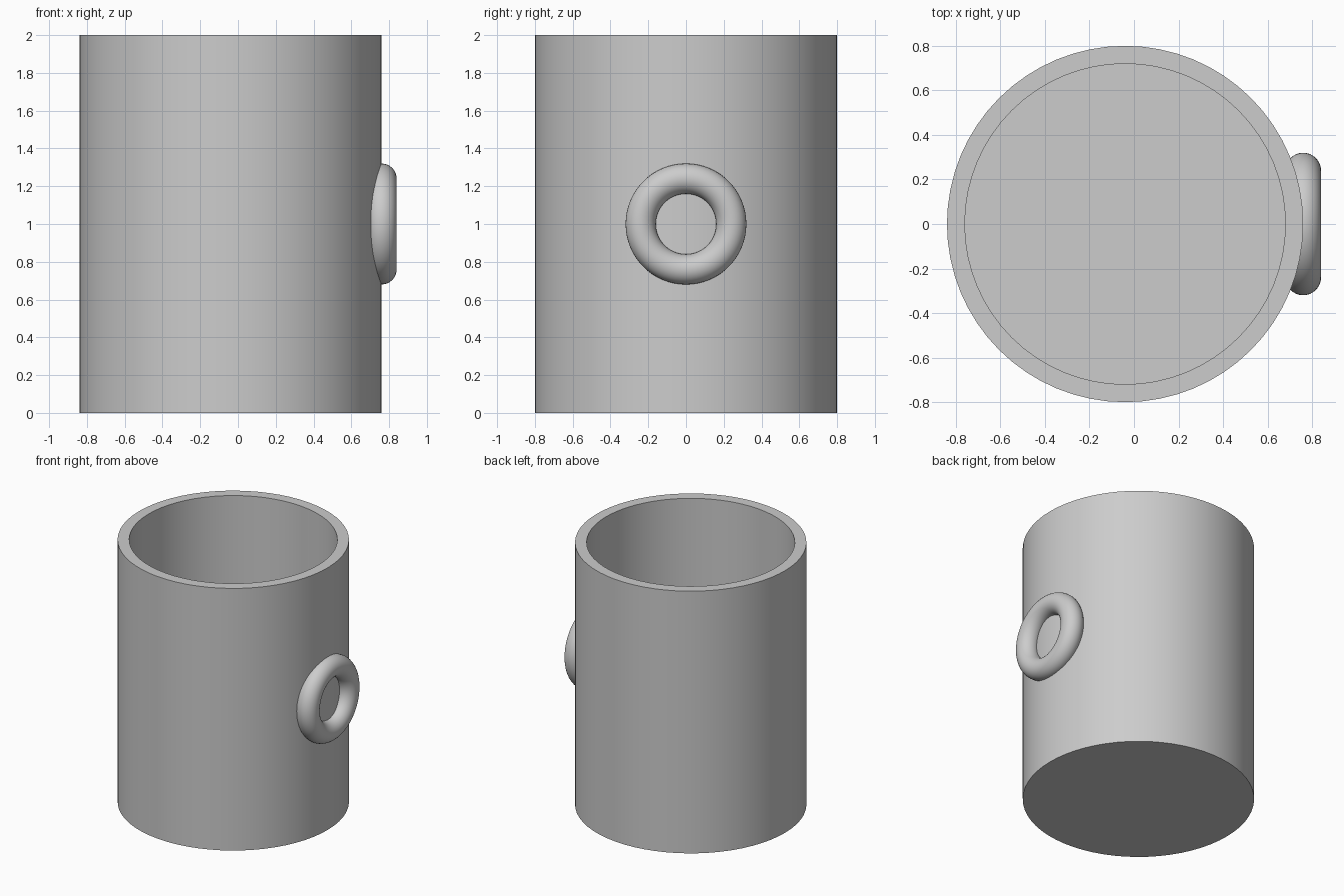
import bpy
import bmesh
import math

cube = bpy.data.objects.get("Cube")
if cube:
    bpy.data.objects.remove(cube, do_unlink=True)

CENTRE_X = -0.04
RADIUS, WALL, HEIGHT = 0.8, 0.08, 2.0

# Single light grey material
grey = bpy.data.materials.new("light grey")
grey.use_nodes = True
colour = (0.604, 0.604, 0.604, 1)
grey.diffuse_color = colour
grey.node_tree.nodes["Principled BSDF"].inputs["Base Color"].default_value = colour


def finish(obj, name):
    obj.name = name
    obj.data.materials.append(grey)
    bpy.ops.object.select_all(action="DESELECT")
    obj.select_set(True)
    bpy.context.view_layer.objects.active = obj
    bpy.ops.object.shade_smooth_by_angle(angle=math.radians(35))


# Cup body: a cylinder whose top is inset to a rim and pushed down to the floor
bpy.ops.mesh.primitive_cylinder_add(
    vertices=64, radius=RADIUS, depth=HEIGHT, location=(CENTRE_X, 0, HEIGHT / 2))
body = bpy.context.object
bm = bmesh.new()
bm.from_mesh(body.data)
top = max(bm.faces, key=lambda f: f.calc_center_median().z)
bmesh.ops.inset_region(bm, faces=[top], thickness=WALL, use_even_offset=True)
extruded = bmesh.ops.extrude_discrete_faces(bm, faces=[top])
floor = extruded["faces"][0]
bmesh.ops.translate(bm, verts=floor.verts, vec=(0, 0, WALL - HEIGHT))
bmesh.ops.recalc_face_normals(bm, faces=bm.faces)
bm.to_mesh(body.data)
bm.free()
finish(body, "cup_body")

# Ring handle, half sunk into the left wall
bpy.ops.mesh.primitive_torus_add(
    major_radius=0.24, minor_radius=0.08, major_segments=64, minor_segments=32,
    location=(CENTRE_X + RADIUS, 0, HEIGHT / 2), rotation=(0, math.pi / 2, 0))
finish(bpy.context.object, "ring_handle")
